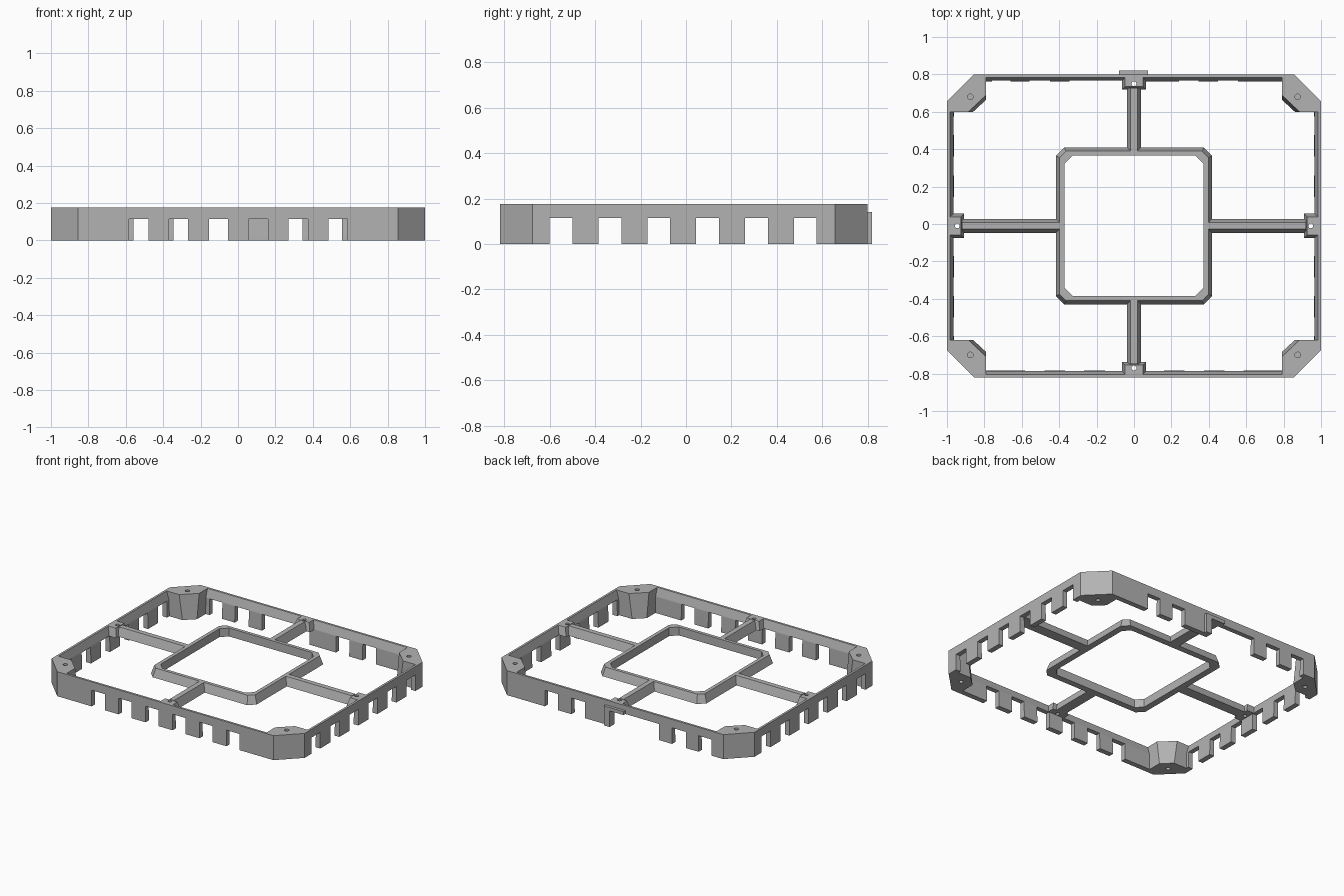
import bpy, bmesh, math
from mathutils import Vector, Matrix

if "Cube" in bpy.data.objects:
    bpy.data.objects.remove(bpy.data.objects["Cube"])

HX, HY, H = 1.0, 0.81, 0.175      # half sizes and height of the frame
RIB_Z = 0.115                     # underside of ribs, top of the notches
Y_SHIFT = -0.01                   # rear tab pushes the frame forward

grey = bpy.data.materials.new("plain grey")
grey.use_nodes = True
grey.diffuse_color = (0.45, 0.45, 0.45, 1)
grey.node_tree.nodes["Principled BSDF"].inputs["Base Color"].default_value = grey.diffuse_color


def finish(name, bm):
    bmesh.ops.recalc_face_normals(bm, faces=bm.faces)
    mesh = bpy.data.meshes.new(name)
    bm.to_mesh(mesh)
    bm.free()
    mesh.materials.append(grey)
    obj = bpy.data.objects.new(name, mesh)
    obj.location.y = Y_SHIFT
    bpy.context.collection.objects.link(obj)
    return obj


def loft(bm, loops, closed=False):
    """Skin a row of equal loops; cap the ends unless it closes on itself."""
    rows = [[bm.verts.new(p) for p in loop] for loop in loops]
    pairs = list(zip(rows, rows[1:])) + ([(rows[-1], rows[0])] if closed else [])
    for a, b in pairs:
        for i in range(len(a)):
            j = (i + 1) % len(a)
            bm.faces.new((a[i], a[j], b[j], b[i]))
    if not closed:
        bm.faces.new(rows[0])
        bm.faces.new(rows[-1])


def rect(x0, x1, y0, y1, z):
    return [(x0, y0, z), (x1, y0, z), (x1, y1, z), (x0, y1, z)]


def octagon(hx, hy, cut, z):
    pts = []
    for sx, sy, flip in ((1, 1, 0), (-1, 1, 1), (-1, -1, 0), (1, -1, 1)):
        pair = [(sx * hx, sy * (hy - cut), z), (sx * (hx - cut), sy * hy, z)]
        pts += pair[::-1] if flip else pair
    return pts


def drill(obj, x, y, radius, z0, z1):
    bm = bmesh.new()
    bmesh.ops.create_cone(bm, cap_ends=True, segments=20, radius1=radius, radius2=radius,
                          depth=z1 - z0, matrix=Matrix.Translation((x, y, (z0 + z1) / 2)))
    cutter = finish("drill", bm)
    cutter.hide_render = True
    mod = obj.modifiers.new("hole", "BOOLEAN")
    mod.operation, mod.solver, mod.object = "DIFFERENCE", "EXACT", cutter
    bpy.context.view_layer.objects.active = obj
    bpy.ops.object.modifier_apply(modifier=mod.name)
    bpy.data.objects.remove(cutter)


# Notched side walls: a full rail on top with teeth hanging between the gaps
RAIL = [(0, H), (0.016, H), (0.033, 0.12), (0.034, RIB_Z), (0, RIB_Z)]
TOOTH = [(0, RIB_Z), (0.034, RIB_Z), (0.037, 0.02), (0.037, 0), (0, 0)]


def wall(name, half, place, gaps):
    bm = bmesh.new()

    def run(profile, a, b):
        loft(bm, [[place(t, d, z) for d, z in profile] for t in (a, b)])

    run(RAIL, -half, half)
    edges = [-half] + [e for gap in gaps for e in gap] + [half]
    for a, b in zip(edges[::2], edges[1::2]):
        run(TOOTH, a, b)
    finish(name, bm)


def row(start, pitch, width):
    return [(start + pitch * i, start + pitch * i + width) for i in range(6)]


CX, CY = 0.79, 0.61               # where the corner blocks meet the walls
wall("front_wall", CX, lambda t, d, z: (t, d - HY, z), row(-0.582, 0.213, 0.103))
wall("back_wall", CX, lambda t, d, z: (t, HY - d, z),
     [(-0.76, -0.66), (-0.56, -0.45), (-0.345, 0.03), (0.24, 0.345), (0.45, 0.555)])
for s, side in ((1, "left"), (-1, "right")):
    wall(side + "_wall", CY, lambda t, d, z, s=s: (s * (HX - d), t, z),
         row(-0.59, 0.215, 0.1))

# Solid corner blocks with a drafted inner face and blind screw holes
for sx, side in ((1, "left"), (-1, "right")):
    for sy, end in ((-1, "front"), (1, "back")):
        def block(flare, z):
            pts = [(HX, HY - 0.145), (HX - 0.145, HY), (CX, HY), (CX, 0.70 - flare),
                   (0.885 - flare, CY), (HX, CY)]
            return [(sx * x, sy * y, z) for x, y in pts]
        bm = bmesh.new()
        loft(bm, [block(0.025, 0), block(0, H)])
        corner = finish(f"{end}_{side}_corner", bm)
        for z0, z1 in ((-0.1, 0.05), (0.12, 0.3)):
            drill(corner, sx * 0.875, sy * 0.69, 0.015, z0, z1)

# Central ring, wider at its foot
bm = bmesh.new()
loft(bm, [octagon(0.418, 0.42, 0.045, RIB_Z), octagon(0.398, 0.40, 0.035, H),
          octagon(0.372, 0.376, 0.045, H), octagon(0.372, 0.376, 0.045, RIB_Z)], closed=True)
finish("centre_ring", bm)

# Four tapered arms with drilled bosses where they meet the walls
for i, (side, start, reach, hole, edge) in enumerate((
        ("left", 0.39, 0.92, 0.945, 0.972), ("back", 0.392, 0.738, 0.76, 0.782),
        ("right", 0.39, 0.92, 0.945, 0.972), ("front", 0.392, 0.738, 0.76, 0.782))):
    turn = Matrix.Rotation(i * math.pi / 2, 4, "Z")
    bm = bmesh.new()
    loft(bm, [rect(start, reach, -0.038, 0.038, RIB_Z), rect(start, reach, -0.018, 0.018, H)])
    bm.transform(turn)
    finish(side + "_arm", bm)
    bm = bmesh.new()
    loft(bm, [rect(reach - 0.01, edge, -0.065, 0.065, RIB_Z),
              rect(reach + 0.006, edge + 0.012, -0.048, 0.048, H)])
    bm.transform(turn)
    boss = finish(side + "_boss", bm)
    spot = turn @ Vector((hole, 0, 0))
    drill(boss, spot.x, spot.y, 0.013, 0, 0.3)

# Rear tab: a thin strip with one leg running down the tooth
bm = bmesh.new()
outline = [(-0.08, 0.14), (0.075, 0.14), (0.075, 0), (0.03, 0), (0.03, RIB_Z), (-0.08, RIB_Z)]
loft(bm, [[(x, y, z) for x, z in outline] for y in (HY, HY + 0.02)])
finish("rear_tab", bm)
